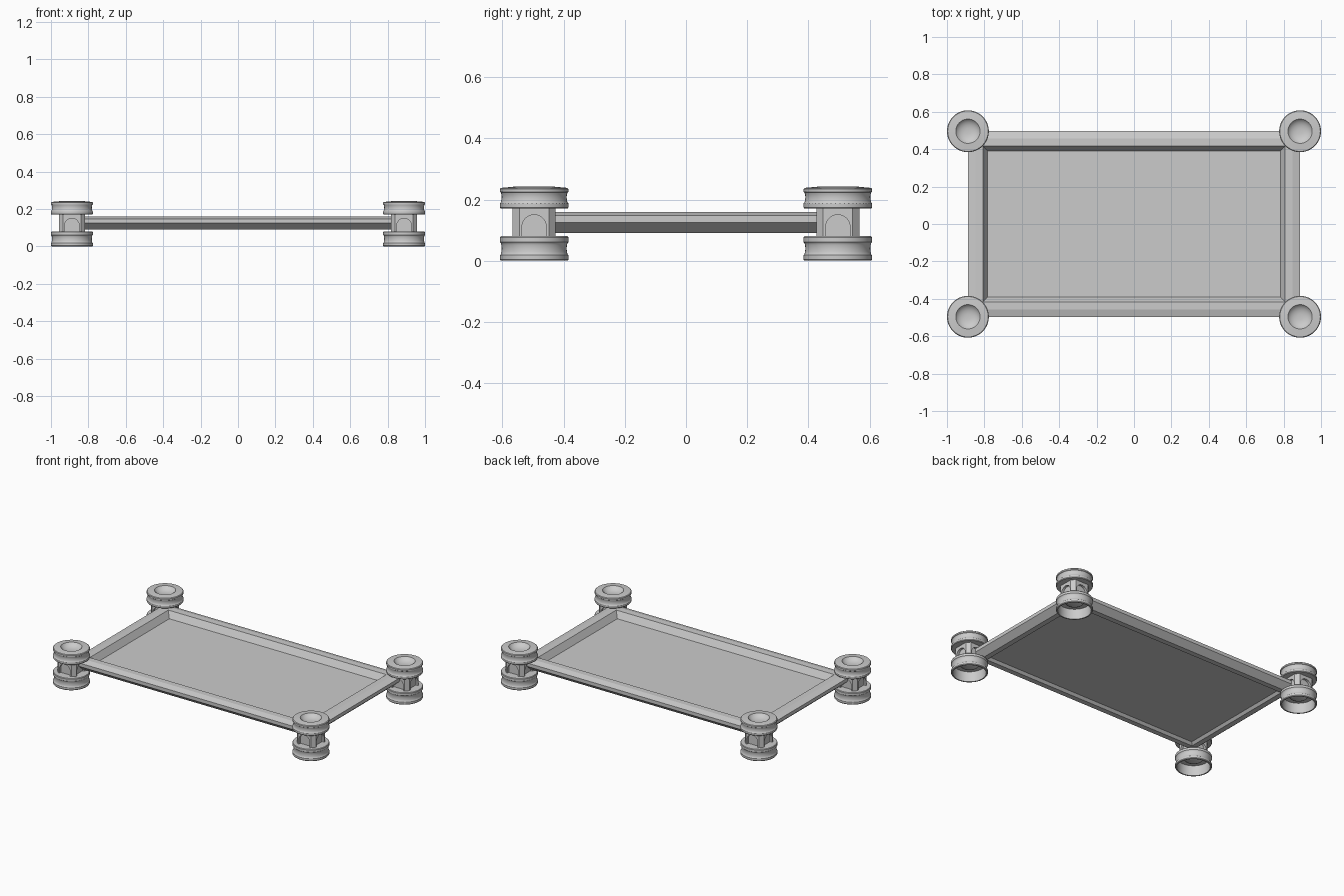
import bpy, bmesh, math
from mathutils import Matrix

if "Cube" in bpy.data.objects:
    bpy.data.objects.remove(bpy.data.objects["Cube"])

CX, CY = 0.888, 0.496


def make_object(name, bm):
    bmesh.ops.recalc_face_normals(bm, faces=bm.faces)
    me = bpy.data.meshes.new(name)
    bm.to_mesh(me)
    bm.free()
    ob = bpy.data.objects.new(name, me)
    bpy.context.collection.objects.link(ob)
    return ob


def smooth(ob):
    bpy.ops.object.select_all(action='DESELECT')
    ob.select_set(True)
    bpy.context.view_layer.objects.active = ob
    bpy.ops.object.shade_smooth_by_angle(angle=math.radians(35))


def skin(bm, loops):
    for a, b in zip(loops, loops[1:]):
        n = len(a)
        for i in range(n):
            bm.faces.new((a[i], a[(i + 1) % n], b[(i + 1) % n], b[i]))
    bm.faces.new(loops[0])
    bm.faces.new(loops[-1])


def lathe(name, profile, segs=48):
    bm = bmesh.new()
    loops = [[bm.verts.new((r * math.cos(math.tau * i / segs),
                            r * math.sin(math.tau * i / segs), z))
              for i in range(segs)] for r, z in profile]
    skin(bm, loops)
    ob = make_object(name, bm)
    smooth(ob)
    return ob


# Tray: rectangular loops inset from the outer edge, floor to recessed underside
bm = bmesh.new()
section = [(0.105, 0.118), (0.08, 0.16), (0.04, 0.16), (0.0, 0.148),
           (0.0, 0.125), (0.04, 0.09), (0.075, 0.09), (0.09, 0.106)]
loops = []
for inset, z in section:
    x, y = CX - inset, CY - inset
    loops.append([bm.verts.new(p) for p in
                  ((-x, -y, z), (x, -y, z), (x, y, z), (-x, y, z))])
skin(bm, loops)
make_object("tray", bm)

# Lower spool: grooved hoop, hollow underneath with a rounded foot inside
lower = lathe("lower_spool", [
    (0.016, 0.042), (0.034, 0.045), (0.05, 0.052), (0.064, 0.068),
    (0.099, 0.068), (0.101, 0.0), (0.109, 0.0), (0.112, 0.004), (0.112, 0.018),
    (0.109, 0.021), (0.107, 0.03), (0.106, 0.04), (0.107, 0.052), (0.109, 0.058),
    (0.112, 0.061), (0.112, 0.076), (0.109, 0.08)])

# Upper spool: grooved ring with a sloped top and a bowl-shaped socket
upper = lathe("upper_spool", [
    (0.109, 0.17), (0.112, 0.174), (0.112, 0.187), (0.109, 0.191),
    (0.107, 0.198), (0.106, 0.208), (0.107, 0.217), (0.109, 0.223),
    (0.112, 0.225), (0.112, 0.234), (0.108, 0.238), (0.065, 0.242),
    (0.059, 0.234), (0.048, 0.226), (0.034, 0.220), (0.016, 0.217)])

# Square post with chamfered corners
bm = bmesh.new()
w, c = 0.07, 0.048
outline = [(w, -c), (w, c), (c, w), (-c, w), (-w, c), (-w, -c), (-c, -w), (c, -w)]
skin(bm, [[bm.verts.new((x, y, z)) for x, y in outline] for z in (0.07, 0.18)])
post = make_object("post", bm)

# Shallow arched niches cut in the four faces of the post
bm = bmesh.new()
arch = [(-0.04, 0.08), (0.04, 0.08)] + [
    (0.04 * math.cos(math.pi * i / 12), 0.11 + 0.04 * math.sin(math.pi * i / 12))
    for i in range(13)]
for k in range(4):
    rot = Matrix.Rotation(k * math.pi / 2, 4, 'Z')
    part = [[bm.verts.new((x, y, z)) for x, z in arch] for y in (-0.055, -0.1)]
    skin(bm, part)
    bmesh.ops.transform(bm, matrix=rot, verts=part[0] + part[1])
cutter = make_object("niche_cutter", bm)
mod = post.modifiers.new("niches", 'BOOLEAN')
mod.object = cutter
mod.operation = 'DIFFERENCE'
mod.solver = 'EXACT'
bpy.context.view_layer.objects.active = post
bpy.ops.object.modifier_apply(modifier=mod.name)
bpy.data.objects.remove(cutter)
smooth(post)

# Place the connector parts on all four corners
for part in (lower, upper, post):
    for i, (sx, sy) in enumerate(((-1, -1), (1, -1), (1, 1), (-1, 1))):
        ob = part
        if i:
            ob = part.copy()
            bpy.context.collection.objects.link(ob)
        ob.location = (sx * CX, sy * CY, 0)
